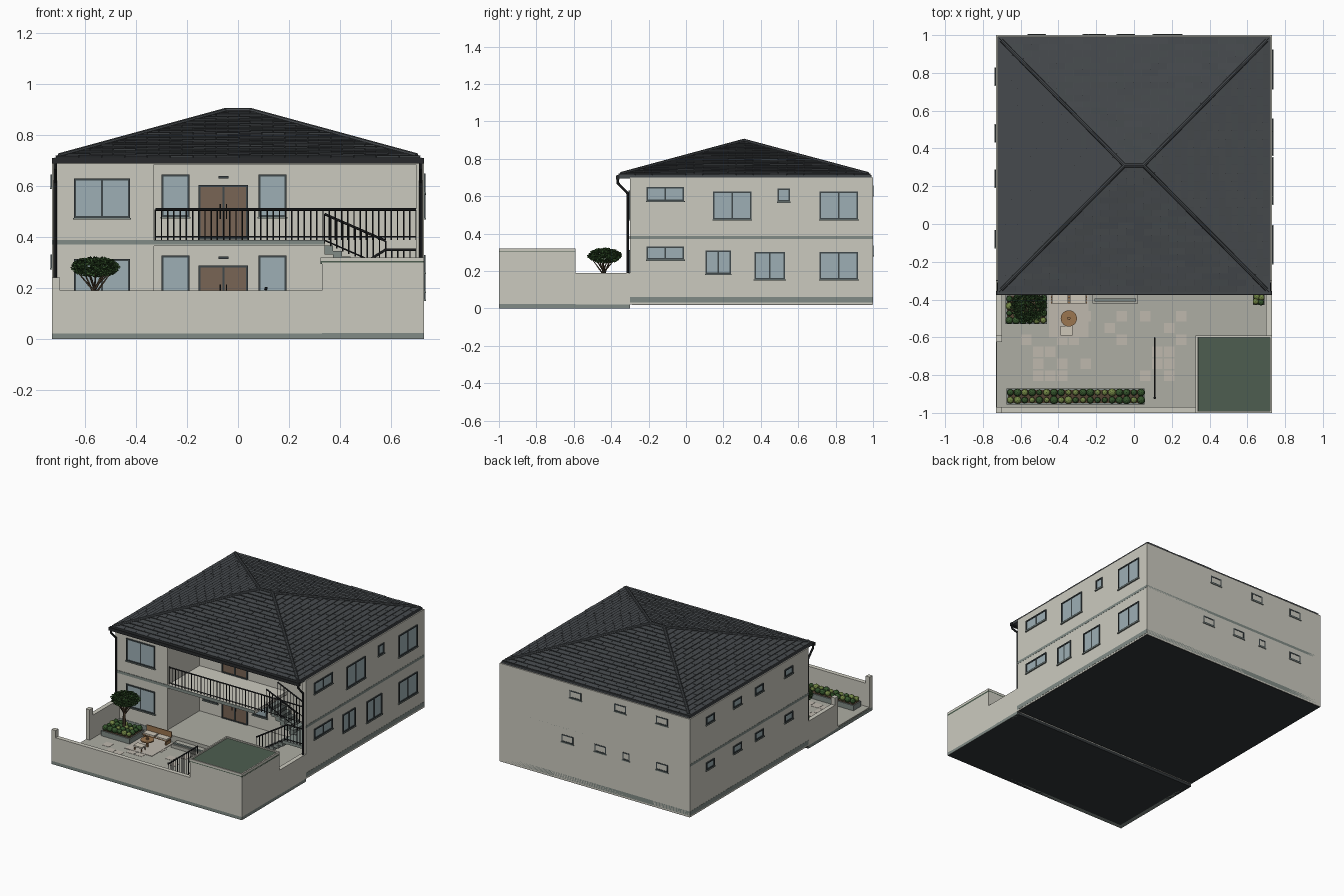
import bpy, bmesh, math, random
from mathutils import Vector as V, Matrix

if "Cube" in bpy.data.objects:
    bpy.data.objects.remove(bpy.data.objects["Cube"])
random.seed(4)
COL = dict(wall=(.60, .59, .52), trim=(.22, .26, .24), frame=(.05, .065, .07), glass=(.34, .43, .46),
           door=(.19, .13, .09), roof=(.06, .067, .073), base=(.03, .035, .038), paving=(.42, .42, .37),
           tile=(.52, .48, .42), deck=(.075, .11, .08), wood=(.33, .18, .08), leaf=(.035, .09, .025),
           lime=(.17, .24, .06), bark=(.09, .06, .035), cushion=(.62, .57, .48), metal=(.02, .022, .024))
MATS = {}
for k, c in COL.items():
    MATS[k] = bpy.data.materials.new(k)
    MATS[k].diffuse_color = (*c, 1)
PARTS = {}


def part(name, mat):
    return PARTS.setdefault(name, (bmesh.new(), mat))[0]


def box(name, mat, x0, x1, y0, y1, z0, z1):
    m = Matrix.Translation(((x0 + x1) / 2, (y0 + y1) / 2, (z0 + z1) / 2)) @ Matrix.Diagonal((x1 - x0, y1 - y0, z1 - z0, 1))
    bmesh.ops.create_cube(part(name, mat), size=1, matrix=m)


def bar(name, mat, p, q, r, r2=None, n=6):
    p, q = V(p), V(q)
    m = Matrix.Translation((p + q) / 2) @ (q - p).to_track_quat('Z', 'Y').to_matrix().to_4x4()
    bmesh.ops.create_cone(part(name, mat), cap_ends=True, segments=n, radius1=r, radius2=r2 or r, depth=(q - p).length, matrix=m)


def ball(name, mat, c, r, sub=2, sz=1):
    bmesh.ops.create_icosphere(part(name, mat), subdivisions=sub, radius=r,
                               matrix=Matrix.Translation(c) @ Matrix.Diagonal((1, 1, sz, 1)))


def slab_on(name, mat, side, plane, u0, u1, z0, z1, d):
    # box lying on a wall plane, sticking out by d
    axis, s = side
    a, b = sorted((plane - .004 * s, plane + d * s))
    if axis == 'x':
        box(name, mat, a, b, u0, u1, z0, z1)
    else:
        box(name, mat, u0, u1, a, b, z0, z1)


def window(side, plane, u0, u1, z0, z1, panes=1, fill='glass'):
    f = .008
    for a, b, c, d in ((u0, u1, z0, z0 + f), (u0, u1, z1 - f, z1), (u0, u0 + f, z0, z1), (u1 - f, u1, z0, z1)):
        slab_on('opening_frames', 'frame', side, plane, a, b, c, d, .008)
    for i in range(1, panes):
        u = u0 + (u1 - u0) * i / panes
        slab_on('opening_frames', 'frame', side, plane, u - .004, u + .004, z0, z1, .006)
    slab_on('door_leaves' if fill == 'door' else 'window_panes', fill, side, plane, u0 + f, u1 - f, z0 + f, z1 - f, .003)
    if fill == 'glass':
        slab_on('window_sills', 'trim', side, plane, u0 - .004, u1 + .004, z0 - .006, z0, .011)


def railing(name, p, q, h, n):
    p, q, up = V(p), V(q), V((0, 0, h))
    bar(name, 'metal', p + up, q + up, .005)
    bar(name, 'metal', p + V((0, 0, .012)), q + V((0, 0, .012)), .003, n=4)
    for i in range(n + 1):
        c = p.lerp(q, i / n)
        bar(name, 'metal', c, c + up, .0028, n=4)


# House body with recessed porch behind the front plane
for b in ((-.73, -.33, -.30, 1), (-.33, .73, .05, 1), (.70, .73, -.30, .05)):
    box('house_walls', 'wall', *b, .02, .70)
box('porch_ceiling', 'wall', -.33, .73, -.30, .05, .685, .70)
box('house_foundation', 'base', -.728, .728, -.29, .998, .018, .03)
# Plinth and storey band around the outside
for name, z0, z1, e in (('plinth_band', .03, .06, .003), ('storey_band', .37, .388, .003)):
    for s in (-1, 1):
        slab_on(name, 'trim', ('x', s), .73 * s, -.30, 1, z0, z1, e - .002)
    slab_on(name, 'trim', ('y', 1), .998, -.73, .73, z0, z1, .002)
    slab_on(name, 'trim', ('y', -1), -.30, -.73, -.33, z0, z1, e)
# Porch floor, step, balcony slab
box('porch_floor', 'paving', -.33, .70, -.35, .05, .03, .075)
box('porch_step', 'paving', -.22, .02, -.42, -.35, .03, .052)
box('balcony_slab', 'wall', -.33, .34, -.30, .05, .365, .388)
box('storey_band_front', 'trim', -.33, .34, -.303, -.299, .37, .388)
railing('balcony_railing', (-.325, -.29, .388), (.70, -.29, .388), .12, 42)

# Front openings
F = ('y', -1)
for dz in (0, -.317):
    window(F, -.30, -.645, -.425, .475 + dz, .63 + dz, 2)
    for u in (-.30, .08):
        window(F, .05, u, u + .11, .478 + dz, .645 + dz)
    window(F, .05, -.155, .04, .39 + dz, .605 + dz, 2, 'door')
    slab_on('porch_lamps', 'frame', F, .05, -.077, -.038, .63 + dz, .64 + dz, .02)
    for u in (-.07, -.045):
        bar('door_handles', 'metal', (u, .035, .47 + dz), (u, .035, .53 + dz), .003)
# Right side openings
R = ('x', 1)
for y0, y1, z0, z1, n in ((-.21, -.01, .575, .65, 2), (.145, .35, .475, .625, 2), (.49, .555, .57, .64, 1), (.715, .92, .475, .625, 2),
                          (-.21, -.01, .26, .33, 2), (.105, .24, .185, .31, 2), (.365, .53, .155, .30, 2), (.715, .92, .155, .30, 2)):
    window(R, .728, y0, y1, z0, z1, n)
# Left side and back small openings
for z in (.62, .305):
    for y in (.78, .48, .24, -.08):
        window(('x', -1), -.728, y - .045, y + .045, z - .026, z + .026)
for x, z, w in ((.148, .63, .09), (-.196, .63, .09), (-.516, .63, .09), (.209, .31, .09), (-.043, .31, .09), (-.24, .31, .055), (-.516, .31, .09)):
    window(('y', 1), .994, x - w / 2, x + w / 2, z - .026, z + .026)

# Staircase: two flights with a landing at the right
box('stair_landing', 'trim', .58, .70, -.29, -.05, .215, .235)
N = 7
for i in range(N):
    x = .34 + .24 * i / N
    w = .24 / N
    box('stair_steps', 'trim', x, x + w, -.29, -.18, .075 + .16 * i / N, .075 + .16 * (i + 1) / N)
    z = .388 - .153 * (i + 1) / N
    box('stair_steps', 'trim', x, x + w, -.17, -.05, z - .035, z)
railing('stair_railing', (.34, -.175, .375), (.58, -.175, .27), .115, 10)
railing('stair_railing', (.34, -.285, .09), (.58, -.285, .24), .11, 10)
railing('stair_railing', (.58, -.285, .235), (.70, -.285, .235), .115, 5)
railing('stair_railing', (.34, -.05, .375), (.58, -.05, .27), .115, 10)

# Roof core and eaves
EX, Y0, Y1, ZE = .715, -.36, .985, .712
box('eaves_board', 'roof', -.722, .722, -.37, .992, .695, .713)
A, B, C, D = V((-EX, Y0, ZE)), V((EX, Y0, ZE)), V((EX, Y1, ZE)), V((-EX, Y1, ZE))
P, Q = V((-.05, .31, .893)), V((.05, .31, .893))
bm = part('roof_core', 'roof')
a, b, c, d, p, q = [bm.verts.new(v) for v in (A, B, C, D, P, Q)]
for f in ((a, b, q, p), (b, c, q), (c, d, p, q), (d, a, p), (d, c, b, a)):
    bm.faces.new(f)
# Overlapping roof tiles in staggered courses
bm = part('roof_tiles', 'roof')
ROWS, TW = 20, .09
for l0, r0, l1, r1 in ((A, B, P, Q), (B, C, Q, Q), (C, D, Q, P), (D, A, P, P)):
    e = (r0 - l0).normalized()
    n = e.cross(l1 - l0).normalized()

    def at(u, t):
        lo, hi = l0.lerp(l1, t), r0.lerp(r1, t)
        return lo + e * (min(max(u, lo.dot(e)), hi.dot(e)) - lo.dot(e))
    for k in range(ROWS):
        t0, t1 = k / ROWS, (k + 1) / ROWS
        u, end = l0.dot(e) - TW * (.5 if k % 2 else 1), r0.dot(e)
        while u < end:
            lo, hi, g = at(u, t0), at(u + TW - .002, t0), .005 + random.random() * .003
            if (hi - lo).length > .004:
                vs = [bm.verts.new(x) for x in (lo, hi, lo + n * g, hi + n * g, at(u + TW - .002, t1) + n * .001, at(u, t1) + n * .001)]
                for f in ((0, 1, 3, 2), (2, 3, 4, 5), (0, 2, 5), (1, 4, 3)):
                    bm.faces.new([vs[i] for i in f])
            u += TW
# Hip and ridge caps
up = V((0, 0, .004))
for s, t in ((A, P), (B, Q), (C, Q), (D, P), (P, Q)):
    bar('hip_caps', 'roof', s.lerp(t, .02 if s != P else 0) + up, t + up, .010, n=8)
# Front gutter and downpipes
box('front_gutter', 'metal', -.73, .73, -.375, -.355, .688, .71)
for s in (-1, 1):
    pts = [(.718 * s, -.365, .69), (.718 * s, -.365, .67), (.718 * s, -.312, .615), (.718 * s, -.312, .06)]
    for v, w in zip(pts, pts[1:]):
        bar('downpipes', 'metal', v, w, .007, n=8)
        ball('downpipes', 'metal', w, .0075, 1)

# Forecourt slab, walls, posts
box('forecourt_base', 'base', -.728, .728, -.998, -.30, 0, .02)
box('forecourt_paving', 'paving', -.728, .728, -.998, -.30, .02, .03)
for b in ((-.70, .33, -1, -.97, .19), (.70, .73, -.59, -.30, .19), (-.73, -.70, -.59, -.30, .19),
          (-.73, -.70, -1, -.97, .24), (-.73, -.70, -.625, -.59, .24)):
    box('yard_walls', 'wall', *b[:4], .02, b[4])
box('yard_wall_base', 'trim', -.73, .73, -1, -.97, 0, .022)
box('yard_wall_base', 'trim', .70, .73, -1, -.30, 0, .022)
box('yard_wall_base', 'trim', -.73, -.70, -1, -.30, 0, .022)
for i in range(30):
    x, y = -.66 + .063 * random.randrange(15), -.83 + .063 * random.randrange(6)
    box('paving_accents', 'tile', x, x + .055, y, y + .055, .028, .0315)
# Garage with parapet and green deck
box('garage_block', 'wall', .33, .73, -1, -.59, .02, .30)
box('garage_deck', 'deck', .338, .722, -.992, -.598, .298, .312)
for b in ((.325, .73, -1, -.99), (.325, .73, -.60, -.59), (.325, .335, -1, -.59), (.72, .73, -1, -.59)):
    box('garage_parapet', 'wall', *b, .305, .32)
    box('garage_band', 'deck', *b, .294, .305)
# Yard handrail
railing('yard_railing', (.11, -.92, .03), (.11, -.60, .03), .165, 16)
ball('yard_railing', 'metal', (.11, -.92, .197), .008, 1)

# Planters and hedge balls
for x0, x1, y0, y1, h in ((-.675, .055, -.955, -.87, .065), (-.68, -.46, -.53, -.37, .065), (.63, .69, -.43, -.37, .075)):
    box('planter_boxes', 'trim', x0, x1, y0, y1, .03, h)
    box('planter_soil', 'bark', x0 + .008, x1 - .008, y0 + .008, y1 - .008, h, h + .003)


def shrub(x, y, z, r):
    n = random.choice(('leaf', 'lime', 'leaf'))
    ball('shrubs_' + n, n, (x, y, z), r, 2, .95)


for i in range(19):
    for y in (-.932, -.892):
        shrub(-.655 + i * .0385, y, .085, random.uniform(.015, .023))
for i in range(6):
    for j in range(4):
        shrub(-.66 + i * .036, -.51 + j * .038, .085, random.uniform(.015, .021))
for x, y in ((.645, -.41), (.675, -.39), (.65, -.385), (.672, -.415)):
    shrub(x, y, .095, .017)
# Tree: trunk, branches, leaf clumps
T = V((-.565, -.44, .06))
bar('tree_trunk', 'bark', T, T + V((0, 0, .15)), .012, .008)
bm = part('tree_leaves', 'leaf')
for i in range(9):
    g = i * 2.4
    tip = T + V((.065 * math.cos(g), .06 * math.sin(g), .20 + .02 * (i % 2)))
    bar('tree_trunk', 'bark', T + V((0, 0, .11 + .004 * i)), tip, .005, .002, 5)
for i in range(1500):
    v = V([random.gauss(0, 1) for _ in range(3)]).normalized() * random.uniform(.45, 1) ** .6
    c = V((-.56 + v.x * .095, -.435 + v.y * .09, .282 + v.z * .04))
    m = Matrix.Translation(c) @ V([random.gauss(0, 1) for _ in range(3)]).to_track_quat('Z', 'Y').to_matrix().to_4x4()
    bm.faces.new([bm.verts.new(m @ V(k)) for k in ((-.009, 0, 0), (0, -.005, .001), (.009, 0, 0), (0, .005, .001))])

# Patio furniture: bench, round table, stool
box('patio_mat', 'tile', -.45, -.24, -.60, -.37, .029, .033)
for y in (-.415, -.40, -.385):
    box('bench', 'wood', -.44, -.25, y - .006, y + .006, .06, .066)
box('bench', 'wood', -.44, -.25, -.372, -.366, .07, .11)
for x in (-.43, -.265):
    box('bench', 'wood', x, x + .008, -.42, -.366, .03, .06)
for x in (-.435, -.34):
    box('bench_cushions', 'cushion', x, x + .085, -.42, -.375, .066, .075)
bar('round_table', 'wood', (-.345, -.50, .075), (-.345, -.50, .083), .043, n=24)
bar('round_table', 'wood', (-.345, -.50, .03), (-.345, -.50, .075), .008, n=8)
bar('round_table', 'bark', (-.345, -.50, .083), (-.345, -.50, .095), .009, n=10)
box('stool', 'cushion', -.39, -.325, -.59, -.54, .055, .065)
for x in (-.387, -.334):
    for y in (-.587, -.549):
        box('stool_legs', 'wood', x, x + .006, y, y + .006, .03, .055)
# Porch side bench
box('porch_bench', 'trim', -.21, .01, -.41, -.395, .052, .06)

# Turn every collected part into an object
for name, (bm, mat) in PARTS.items():
    if name != 'tree_leaves':
        bmesh.ops.recalc_face_normals(bm, faces=bm.faces)
    me = bpy.data.meshes.new(name)
    bm.to_mesh(me)
    bm.free()
    me.materials.append(MATS[mat])
    bpy.context.collection.objects.link(bpy.data.objects.new(name, me))

for m in bpy.data.materials:
    if m.users and not m.is_grease_pencil:
        m.use_nodes = True
        m.node_tree.nodes["Principled BSDF"].inputs["Base Color"].default_value = m.diffuse_color
